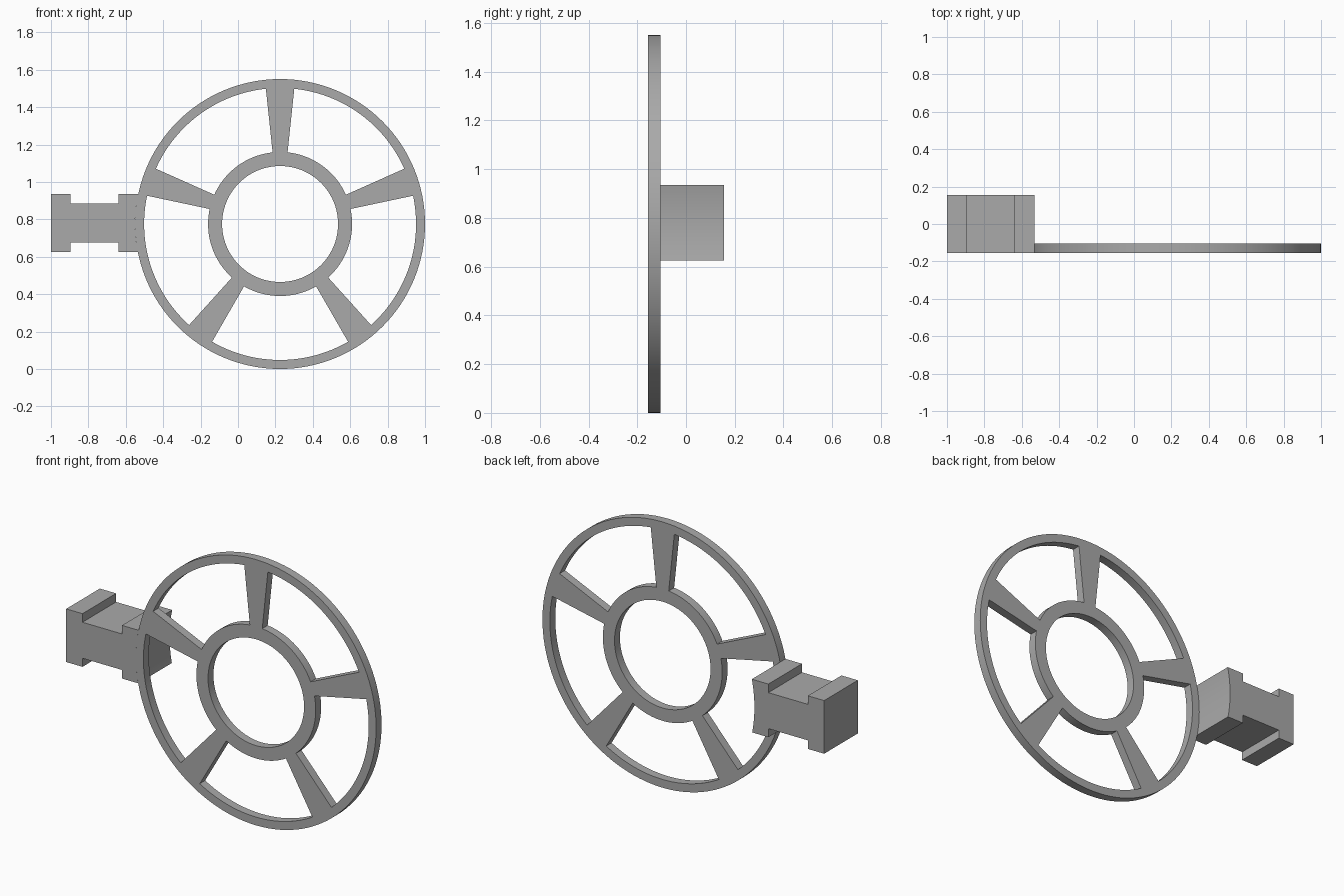
import bpy
import bmesh
from math import asin, cos, sin, pi, tau

cube = bpy.data.objects.get("Cube")
if cube:
    bpy.data.objects.remove(cube, do_unlink=True)

# Main dimensions
CX, CZ = 0.225, 0.775
R_RIM, R_RIM_IN = 0.775, 0.727
R_HUB, R_BORE = 0.385, 0.31
SPOKES = 5
FRONT, PLATE_BACK, BLOCK_BACK = -0.155, -0.105, 0.155

grey = bpy.data.materials.new("plain grey")
grey.use_nodes = True
colour = (0.4, 0.4, 0.4, 1)
grey.diffuse_color = colour
grey.node_tree.nodes["Principled BSDF"].inputs["Base Color"].default_value = colour


def arc(radius, start, end, steps):
    """Points on an arc about the wheel centre."""
    angles = [start + (end - start) * i / steps for i in range(steps + 1)]
    return [(CX + radius * cos(a), CZ + radius * sin(a)) for a in angles]


def extruded_part(name, loops, front, back):
    """Fill closed outlines (inner ones become holes) and extrude along y."""
    curve = bpy.data.curves.new(name, "CURVE")
    curve.dimensions = "2D"
    curve.fill_mode = "BOTH"
    curve.extrude = (back - front) / 2
    for loop in loops:
        spline = curve.splines.new("POLY")
        spline.points.add(len(loop) - 1)
        for point, (x, z) in zip(spline.points, loop):
            point.co = (x, z, 0, 1)
        spline.use_cyclic_u = True
    helper = bpy.data.objects.new(name + " outline", curve)
    bpy.context.collection.objects.link(helper)
    bpy.context.view_layer.update()
    graph = bpy.context.evaluated_depsgraph_get()
    mesh = bpy.data.meshes.new_from_object(helper.evaluated_get(graph))
    bpy.data.objects.remove(helper, do_unlink=True)

    # Stand the outline upright and weld the caps to the sides
    bm = bmesh.new()
    bm.from_mesh(mesh)
    for v in bm.verts:
        x, z, depth = v.co
        v.co = (x, (front + back) / 2 - depth, z)
    bmesh.ops.remove_doubles(bm, verts=bm.verts, dist=1e-5)
    bmesh.ops.recalc_face_normals(bm, faces=bm.faces)
    bm.to_mesh(mesh)
    bm.free()
    mesh.name = name
    mesh.materials.clear()
    mesh.materials.append(grey)

    part = bpy.data.objects.new(name, mesh)
    bpy.context.collection.objects.link(part)
    bpy.ops.object.select_all(action="DESELECT")
    part.select_set(True)
    bpy.context.view_layer.objects.active = part
    bpy.ops.object.shade_smooth_by_angle(angle=pi / 6)
    return part


# Spoked wheel: rim circle, bore, and one window between each pair of spokes
outlines = [arc(R_RIM, 0, tau, 128)[:-1], arc(R_BORE, 0, tau, 96)[:-1]]
outer_gap = asin(0.076 / R_RIM_IN)
inner_gap = asin(0.04 / R_HUB)
for i in range(SPOKES):
    a = pi / 2 + i * tau / SPOKES
    b = a + tau / SPOKES
    outlines.append(arc(R_RIM_IN, a + outer_gap, b - outer_gap, 24)
                    + arc(R_HUB, b - inner_gap, a + inner_gap, 18))
extruded_part("spoked_wheel", outlines, FRONT, PLATE_BACK)

# Notched mounting block, its inner end curved to meet the rim
half_height, half_neck = 0.155, 0.105
mid = CZ + 0.005
upper = [(-0.64, half_height), (-0.64, half_neck),
         (-0.895, half_neck), (-0.895, half_height), (-1, half_height)]
profile = [(x, mid + h) for x, h in upper]
profile += [(x, mid - h) for x, h in reversed(upper)]
bottom = pi + asin((mid + half_height - CZ - 2 * 0.005) / R_RIM)
top = pi - asin((mid + half_height - CZ) / R_RIM)
profile += arc(R_RIM, bottom, top, 12)
extruded_part("mounting_block", [profile], FRONT, BLOCK_BACK)
